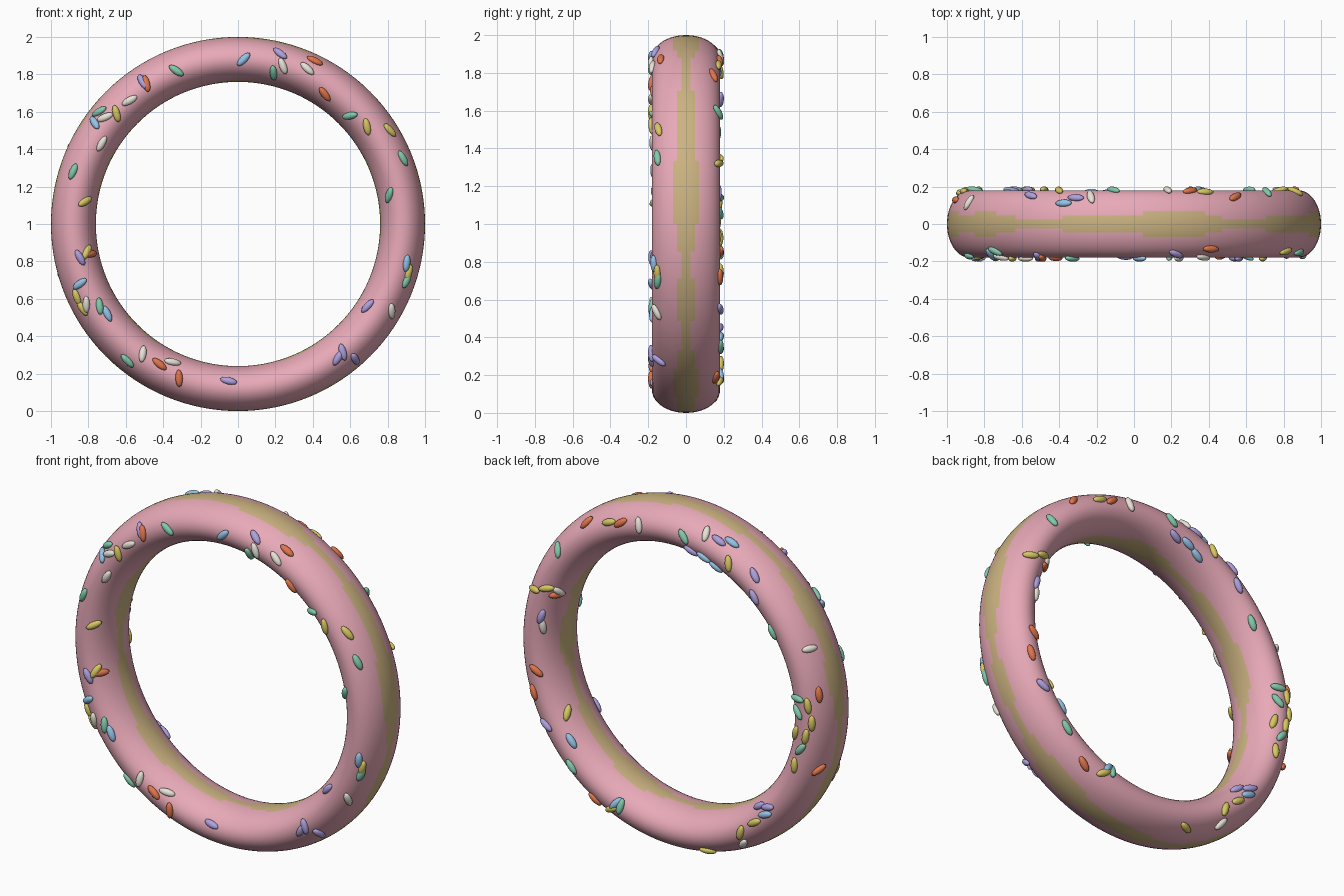
import bpy, bmesh, math
from mathutils import Vector, Matrix

if "Cube" in bpy.data.objects:
    bpy.data.objects.remove(bpy.data.objects["Cube"])

R, A, B = 0.88, 0.12, 0.18      # ring radius, radial and depth half-sizes
NR, NT = 128, 48

def material(name, col):
    m = bpy.data.materials.new(name)
    m.diffuse_color = (*col, 1)
    m.use_nodes = True
    m.node_tree.nodes["Principled BSDF"].inputs["Base Color"].default_value = m.diffuse_color
    return m

def finish(name, bm, mats):
    me = bpy.data.meshes.new(name)
    bm.normal_update()
    for f in bm.faces:
        f.smooth = True
    bm.to_mesh(me)
    bm.free()
    for m in mats:
        me.materials.append(m)
    ob = bpy.data.objects.new(name, me)
    bpy.context.collection.objects.link(ob)
    return ob

# Doughnut ring: oval section swept round the y axis, iced front and back
bm = bmesh.new()
rings = []
for i in range(NR):
    t = math.tau * i / NR
    ring = []
    for j in range(NT):
        p = math.tau * j / NT
        r = R + A * math.cos(p)
        ring.append(bm.verts.new((r * math.cos(t), B * math.sin(p), 1 + r * math.sin(t))))
    rings.append(ring)
for i in range(NR):
    for j in range(NT):
        a, b = rings[i], rings[(i + 1) % NR]
        k = (j + 1) % NT
        f = bm.faces.new((a[j], a[k], b[k], b[j]))
        # bare dough shows in a wavy band on the rim and in the hole
        t = math.tau * (i + 0.5) / NR
        edge = 0.047 + 0.018 * math.cos(5 * (t - 0.2)) + 0.01 * math.sin(11 * t + (2 if math.cos(math.tau * j / NT) < 0 else 0))
        f.material_index = 1 if abs(f.calc_center_median().y) < edge else 0
bmesh.ops.recalc_face_normals(bm, faces=bm.faces)
finish("doughnut", bm, [material("icing", (0.81, 0.40, 0.48)), material("dough", (0.60, 0.45, 0.22))])

# Sprinkles: x, z, tilt in degrees, grouped by colour
front = {
    "green": [(-.33, 1.82, -35), (.19, 1.81, 90), (-.74, 1.60, 10), (-.88, 1.28, 65), (.60, 1.58, 20),
              (.88, 1.35, -55), (.81, 1.155, 60), (-.74, .56, -85), (-.59, .27, -50), (.90, .70, 60)],
    "blue": [(.03, 1.88, 45), (-.765, 1.54, -50), (-.845, .68, 35), (-.70, .52, -65), (.90, .79, 85)],
    "yellow": [(-.65, 1.59, -75), (.69, 1.52, -80), (.81, 1.50, -35), (-.82, 1.12, 20), (-.81, .85, 50),
               (-.86, .61, -75), (-.83, .55, -50), (.91, .74, 75)],
    "white": [(.24, 1.845, -70), (.37, 1.83, -45), (-.58, 1.66, 30), (-.71, 1.57, 20), (-.73, 1.43, 60),
              (-.81, .57, 85), (-.51, .305, 80), (-.35, .26, 0), (.82, .535, -70)],
    "orange": [(-.49, 1.75, -75), (.41, 1.87, -30), (.465, 1.695, -60), (-.79, .84, 10), (-.42, .25, -40),
               (-.315, .175, -88)],
    "purple": [(.225, 1.91, -50), (-.51, 1.76, -60), (-.845, .82, -60), (-.05, .16, -15), (.695, .56, 40),
               (.535, .285, 60), (.56, .315, -75), (.625, .28, -55)],
}
back = {
    "green": [(.71, 1.59, 60), (-.11, 1.89, 50), (-.68, 1.48, 65), (-.85, 1.14, 0), (-.85, 1.06, 45),
              (-.87, .85, 130), (.30, .20, 100), (.615, .35, 50)],
    "blue": [(-.375, 1.90, 20), (-.235, 1.80, 30), (-.305, 1.76, 40), (-.64, .405, 160), (.33, .21, 130),
             (.635, .485, 50)],
    "yellow": [(.38, 1.84, 160), (-.40, 1.81, 80), (-.91, 1.11, 80), (-.93, 1.01, 90), (-.90, .93, 100),
               (-.83, .93, 110), (-.83, .745, 90), (-.57, .34, 150), (-.48, .257, 105), (-.24, .075, 30),
               (.36, .17, 150), (.69, .62, 120), (.86, 1.32, 0), (.78, 1.35, 170)],
    "white": [(.18, 1.88, 75), (-.23, 1.925, 90), (-.88, 1.415, 160), (-.475, .18, 110), (.817, 1.11, 80),
              (.73, 1.33, 40)],
    "orange": [(.54, 1.785, 110), (.30, 1.86, 140), (-.95, 1.17, 85), (-.935, .72, 175), (.478, .19, 50),
               (.86, .72, 70), (.845, .85, 35), (.74, 1.31, 10)],
    "purple": [(-.31, 1.905, 25), (-.15, 1.815, 35), (-.55, 1.77, 60), (-.57, 1.66, 60), (-.585, .43, 155),
               (-.655, .45, 165), (.78, .55, 30), (.82, 1.17, 110)],
}
colours = {"green": (.22, .60, .42), "blue": (.30, .55, .80), "yellow": (.68, .58, .12),
           "white": (.80, .77, .68), "orange": (.76, .18, .07), "purple": (.42, .36, .74)}

def add_sprinkles(name, table, side, mats):
    bm = bmesh.new()
    for n, colour in enumerate(colours):
        for x, z, tilt in table[colour]:
            # sit on the icing, long axis lying in the surface
            out = Vector((x, 0, z - 1))
            c = max(-0.9, min(0.9, (out.length - R) / A))
            out.normalize()
            s = side * math.sqrt(1 - c * c)
            pos = Vector((0, 0, 1)) + out * (R + A * c) + Vector((0, B * s, 0))
            nor = (out * (c / A) + Vector((0, s / B, 0))).normalized()
            a = math.radians(tilt)
            d = Vector((math.cos(a), 0, math.sin(a)))
            d = (d - nor * d.dot(nor)).normalized()
            rot = Matrix((d, nor.cross(d), nor)).transposed().to_4x4()
            m = Matrix.Translation(pos + nor * 0.004) @ rot @ Matrix.Diagonal((.047, .02, .017, 1))
            before = len(bm.faces)
            bmesh.ops.create_uvsphere(bm, u_segments=12, v_segments=8, radius=1, matrix=m)
            bm.faces.ensure_lookup_table()
            for f in bm.faces[before:]:
                f.material_index = n
    finish(name, bm, mats)

mats = [material("sprinkle_" + c, v) for c, v in colours.items()]
add_sprinkles("front_sprinkles", front, -1, mats)
add_sprinkles("back_sprinkles", back, 1, mats)
